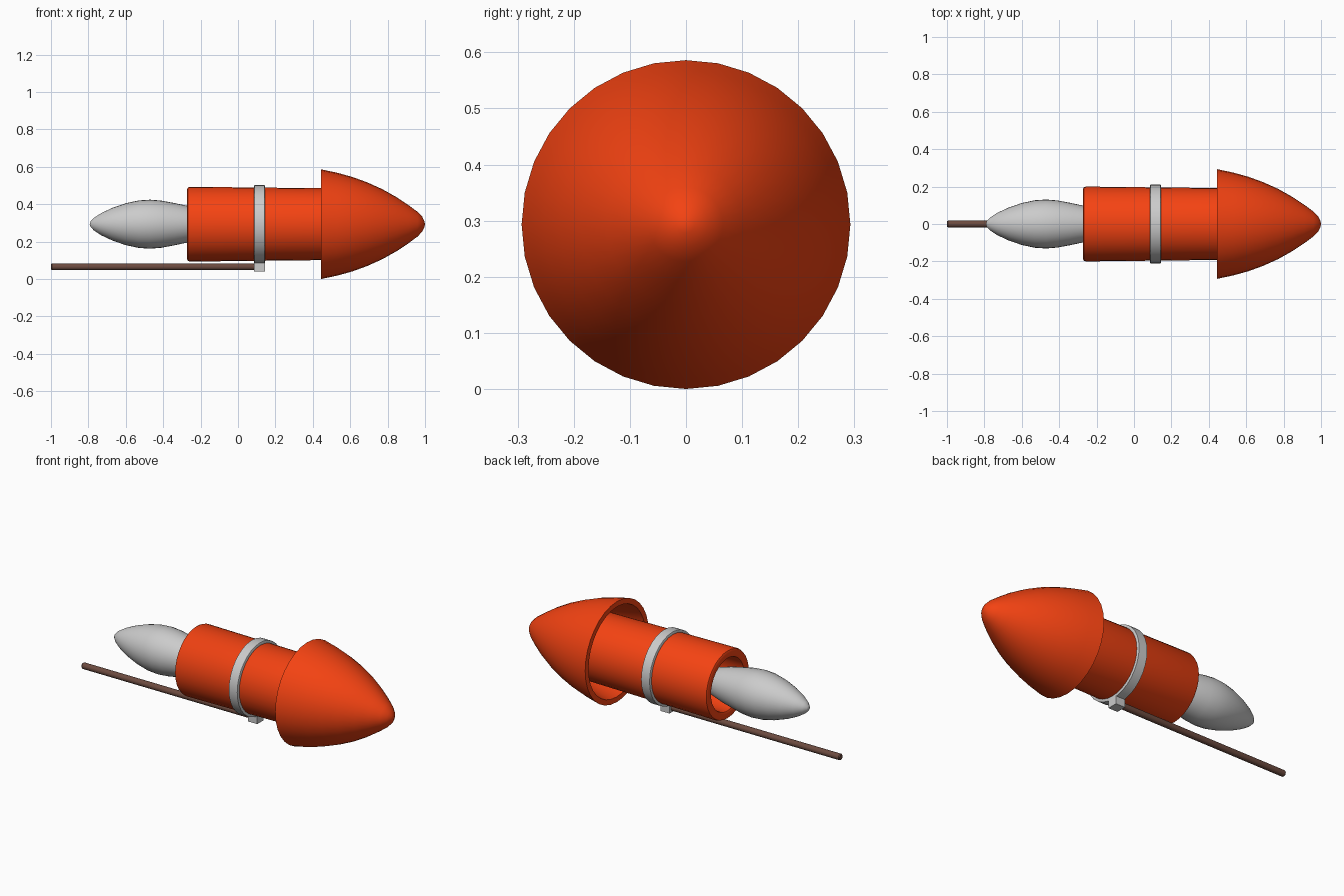
import bpy, bmesh, math

if "Cube" in bpy.data.objects:
    bpy.data.objects.remove(bpy.data.objects["Cube"])

CZ = 0.295  # height of the rocket's axis


def material(name, rgb):
    m = bpy.data.materials.new(name)
    m.diffuse_color = (*rgb, 1)
    m.use_nodes = True
    m.node_tree.nodes["Principled BSDF"].inputs["Base Color"].default_value = m.diffuse_color
    return m


RED = material("red_orange", (0.9, 0.055, 0.006))
BROWN = material("brown_wood", (0.15, 0.07, 0.05))


def finish(ob, mat=None):
    if mat:
        ob.data.materials.append(mat)
    bpy.ops.object.select_all(action='DESELECT')
    ob.select_set(True)
    bpy.context.view_layer.objects.active = ob
    bpy.ops.object.shade_smooth_by_angle(angle=math.radians(35))


def lathe(name, profile, z=CZ, mat=None, sides=32, closed=False):
    """Revolve (x, radius) points about an axis along x."""
    bm = bmesh.new()
    vs = [bm.verts.new((x, 0, r)) for x, r in profile]
    pairs = list(zip(vs, vs[1:])) + ([(vs[-1], vs[0])] if closed else [])
    es = [bm.edges.new(p) for p in pairs]
    bmesh.ops.spin(bm, geom=vs + es, cent=(0, 0, 0), axis=(1, 0, 0),
                   angle=2 * math.pi, steps=sides, use_merge=True)
    bmesh.ops.remove_doubles(bm, verts=bm.verts, dist=1e-5)
    bmesh.ops.recalc_face_normals(bm, faces=bm.faces)
    me = bpy.data.meshes.new(name)
    bm.to_mesh(me)
    bm.free()
    ob = bpy.data.objects.new(name, me)
    bpy.context.collection.objects.link(ob)
    ob.location.z = z
    finish(ob, mat)
    return ob


# Hollow nose cone with a flat rim
outer = [(0.445, 0.293), (0.53, 0.275), (0.61, 0.253), (0.69, 0.224),
         (0.77, 0.188), (0.85, 0.143), (0.91, 0.103), (0.96, 0.066),
         (0.985, 0.04), (0.997, 0.015), (1.0, 0)]
inner = [(0.93, 0), (0.88, 0.07), (0.81, 0.125), (0.69, 0.19),
         (0.57, 0.233), (0.445, 0.262)]
lathe("nose_cone", outer + inner + outer[:1], mat=RED)

# Open body tube, slightly tapered, with softened rear lip
lathe("body_tube", [(-0.272, 0.188), (-0.268, 0.196), (-0.258, 0.2),
                    (0.64, 0.19), (0.64, 0.15), (-0.26, 0.15),
                    (-0.268, 0.153), (-0.272, 0.16)], mat=RED, closed=True)

# Exhaust flame reaching into the tube
lathe("exhaust_flame", [(-0.793, 0), (-0.788, 0.015), (-0.77, 0.034),
                        (-0.73, 0.06), (-0.67, 0.088), (-0.6, 0.112),
                        (-0.53, 0.127), (-0.47, 0.131), (-0.41, 0.126),
                        (-0.34, 0.113), (-0.27, 0.098), (-0.2, 0.078),
                        (-0.15, 0.055), (-0.12, 0.025), (-0.112, 0)])

# Clamp band around the body
lathe("clamp_band", [(0.085, 0.203), (0.088, 0.21), (0.142, 0.21), (0.145, 0.203),
                     (0.145, 0.192), (0.085, 0.192)], closed=True)

# Block under the band that holds the stick
bpy.ops.mesh.primitive_cube_add(size=1, location=(0.115, 0, 0.07))
block = bpy.context.object
block.name = "stick_clip"
block.scale = (0.06, 0.06, 0.055)
finish(block)

# Guide stick
lathe("guide_stick", [(-1, 0), (-1, 0.014), (-0.995, 0.018), (0.12, 0.018),
                      (0.12, 0)], z=0.067, mat=BROWN, sides=16)

# Rest the lowest point on the ground
for ob in bpy.context.scene.objects:
    ob.location.z -= CZ - 0.293
